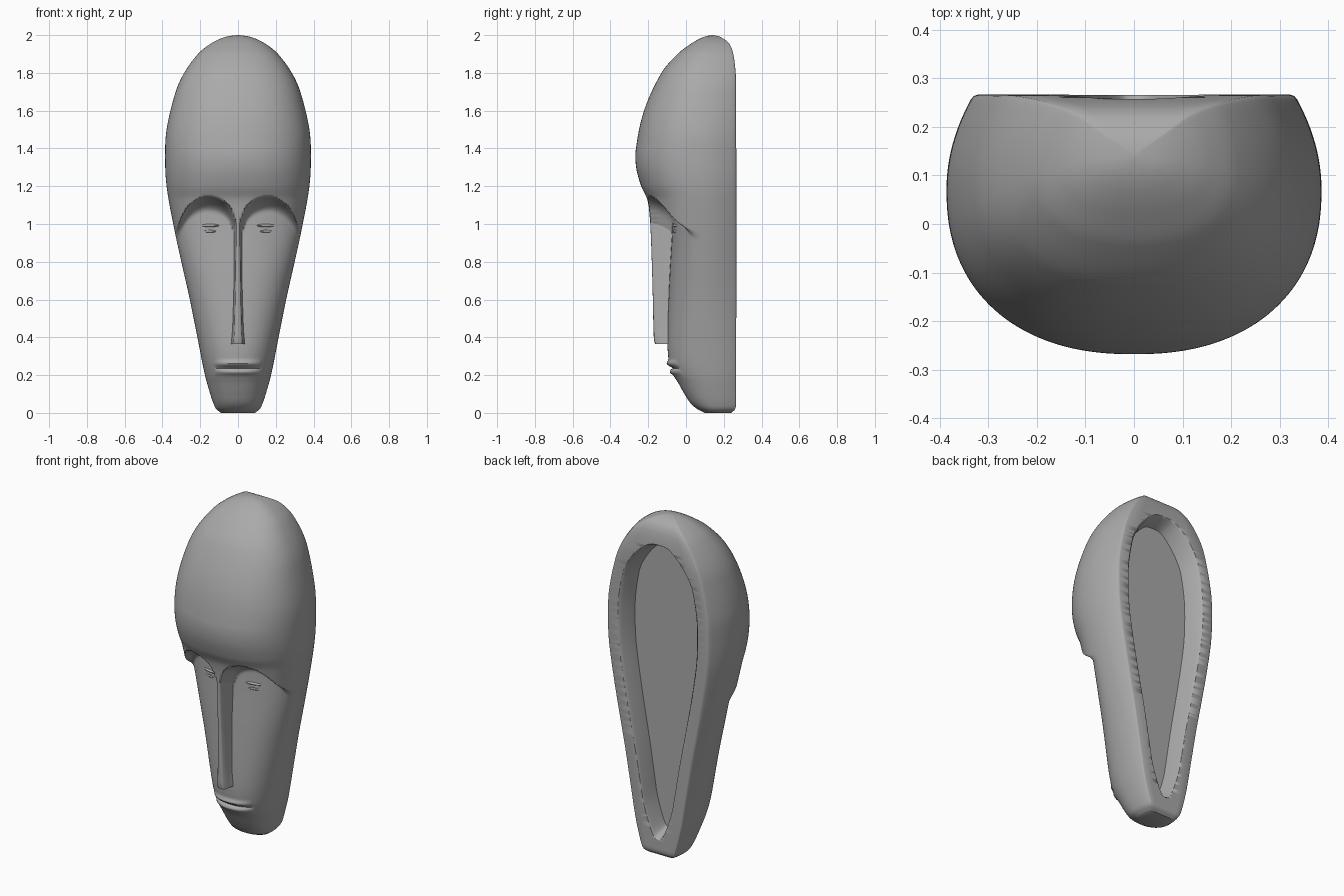
import bpy, bmesh, math
from mathutils import Vector

cube = bpy.data.objects.get("Cube")
if cube:
    bpy.data.objects.remove(cube)

mat = bpy.data.materials.new("grey_stone")
mat.use_nodes = True
GREY = (0.4, 0.4, 0.4, 1)
mat.diffuse_color = GREY
mat.node_tree.nodes["Principled BSDF"].inputs["Base Color"].default_value = GREY


def clamp(t):
    return max(0.0, min(1.0, t))


def curve(pts, t):
    """Smooth interpolation through (position, value) points."""
    n = len(pts)
    if t <= pts[0][0]:
        return pts[0][1]
    if t >= pts[-1][0]:
        return pts[-1][1]
    i = next(k for k in range(n - 1) if t <= pts[k + 1][0])

    def slope(k):
        a, b = pts[max(k - 1, 0)], pts[min(k + 1, n - 1)]
        return (b[1] - a[1]) / (b[0] - a[0])
    h = pts[i + 1][0] - pts[i][0]
    u = (t - pts[i][0]) / h
    return ((1 + 2 * u) * (1 - u) ** 2 * pts[i][1] + u * u * (3 - 2 * u) * pts[i + 1][1]
            + h * slope(i) * u * (1 - u) ** 2 + h * slope(i + 1) * u * u * (u - 1))


def finish(bm, name, angle=40):
    bmesh.ops.recalc_face_normals(bm, faces=bm.faces)
    me = bpy.data.meshes.new(name)
    bm.to_mesh(me)
    bm.free()
    ob = bpy.data.objects.new(name, me)
    bpy.context.collection.objects.link(ob)
    me.materials.append(mat)
    bpy.ops.object.select_all(action='DESELECT')
    ob.select_set(True)
    bpy.context.view_layer.objects.active = ob
    bpy.ops.object.shade_smooth_by_angle(angle=math.radians(angle))
    return ob


def loft(rings):
    """Skin closed rings of equal length and cap both ends."""
    bm = bmesh.new()
    rows = [[bm.verts.new(p) for p in r] for r in rings]
    for a, b in zip(rows, rows[1:]):
        for i in range(len(a)):
            j = (i + 1) % len(a)
            bm.faces.new((a[i], a[j], b[j], b[i]))
    bm.faces.new(rows[0])
    bm.faces.new(rows[-1])
    return bm


# Profiles of the head by height
WIDTH = [(0, .09), (.02, .115), (.05, .13), (.1, .147), (.2, .175), (.4, .215), (.6, .255),
         (.8, .3), (1, .343), (1.2, .378), (1.35, .386), (1.5, .378), (1.7, .33), (1.8, .285),
         (1.9, .212), (1.95, .152), (1.98, .096), (1.995, .048), (2, .006)]
FOREHEAD = [(1, -.185), (1.13, -.205), (1.2, -.237), (1.3, -.264), (1.4, -.265), (1.6, -.222),
            (1.8, -.13), (1.9, -.045), (1.95, .02), (1.98, .07), (1.995, .108), (2, .135)]
FACE = [(0, .1), (.02, .06), (.05, .025), (.1, -.008), (.16, -.042), (.2, -.066), (.27, -.09),
        (.38, -.098), (.7, -.088), (1, -.072), (1.2, -.07)]
BACK = [(0, .24), (.02, .26), (.06, .265), (1.75, .265), (1.85, .258), (1.92, .245),
        (1.96, .225), (1.98, .2), (1.995, .17), (2, .145)]
MIDDLE = [(0, .17), (.5, .13), (1, .1), (1.4, .07), (1.8, .09), (2, .14)]
BROW = [(0, .98), (.02, 1.03), (.045, 1.09), (.09, 1.13), (.16, 1.147), (.22, 1.13),
        (.27, 1.085), (.31, 1.01), (.36, .9)]


def lips(x, z):
    reach = math.sqrt(max(0, 1 - (x / .125) ** 2))
    bump = lambda mid, size: math.exp(-((z - mid) / size) ** 2)
    return reach * (.014 * bump(.262, .014) + .013 * bump(.215, .014) - .014 * bump(.238, .006))


def half_section(z):
    w, mid, back = curve(WIDTH, z), curve(MIDDLE, z), curve(BACK, z)
    pts = []
    steps = 72
    for i in range(steps + 1):
        a = math.pi / 2 * i / steps
        x = w * math.sin(a) ** .88
        bulge = max(0, math.cos(a)) ** .88
        t = clamp((curve(BROW, x) - z) / .085)
        t = 1 - (1 - t) ** 2
        front = curve(FOREHEAD, z) * (1 - t) + curve(FACE, z) * t
        pts.append((x, mid - (mid - front) * bulge - lips(x, z) * t, z))
    # side turning in to the flat back
    for i in range(1, 13):
        s = i / 12
        pts.append((w * (1 - .13 * s * s), mid + (back - mid) * s * .95, z))
    for x, y in ((.855, .985), (.835, 1), (.6, 1), (.3, 1), (0, 1)):
        pts.append((w * x, mid + (back - mid) * y, z))
    return pts


def mirrored(half):
    return half + [(-x, y, z) for x, y, z in reversed(half[1:-1])]


RINGS = 280
levels = [1.4 * i / RINGS + .3 * (1 - math.cos(math.pi * i / RINGS)) for i in range(RINGS + 1)]
head = finish(loft([mirrored(half_section(z)) for z in levels]), "mask_head")

# Shallow hollow in the back, sloping in a little towards its floor
outline = []
for i in range(41):
    a = math.pi * i / 40
    z = .98 - .87 * math.cos(a)
    room = max(0, curve(WIDTH, z) * .84 - .075)
    outline.append((room * min(1, 1.6 * math.sin(a)) ** .6, z))
ring = outline + [(-x, z) for x, z in reversed(outline[1:-1])]
rings = [[(x * k, y, .98 + (z - .98) * q) for x, z in ring]
         for y, k, q in ((.16, .9, .97), (.25, 1, 1), (.262, 1.04, 1.01), (.3, 1.2, 1.04))]
cutter = finish(loft(rings), "hollow_cutter")
cutter.hide_render = True
mod = head.modifiers.new("hollow", 'BOOLEAN')
mod.operation = 'DIFFERENCE'
mod.solver = 'EXACT'
mod.object = cutter
bpy.context.view_layer.objects.active = head
bpy.ops.object.modifier_apply(modifier=mod.name)
bpy.data.objects.remove(cutter)

# Long thin nose
nose_rings = []
for i in range(31):
    z = .365 + .73 * i / 30
    top = curve([(.365, -.162), (.385, -.168), (.7, -.176), (1, -.187), (1.1, -.196)], z)
    wide = curve([(.365, .024), (.45, .019), (.8, .012), (1.1, .01)], z)
    half = [(0, top - .002), (wide * .7, top), (wide, top + .006), (wide * 1.25, top + .04),
            (wide * 1.6, -.085), (wide * 2.4, -.055), (0, -.03)]
    nose_rings.append(mirrored([(x, y, z) for x, y in half]))
finish(loft(nose_rings), "nose", 50)


# Half-closed eyes: a narrow ball between two lids
def ellipsoid(name, centre, size, tilt):
    bm = bmesh.new()
    bmesh.ops.create_uvsphere(bm, u_segments=32, v_segments=16, radius=1)
    c, s = math.cos(tilt), math.sin(tilt)
    for v in bm.verts:
        p = Vector((v.co.x * size[0], v.co.y * size[1], v.co.z * size[2]))
        v.co = Vector((p.x * c - p.y * s, p.x * s + p.y * c, p.z)) + Vector(centre)
    finish(bm, name)


for side, sign in (("left", 1), ("right", -1)):
    for part, z, y, size in (("eyeball", .977, -.04, (.05, .018, .016)),
                             ("upper_eyelid", .992, -.04, (.066, .024, .011)),
                             ("lower_eyelid", .961, -.04, (.056, .021, .01))):
        ellipsoid(side + "_" + part, (sign * .16, y, z), size, sign * .38)
